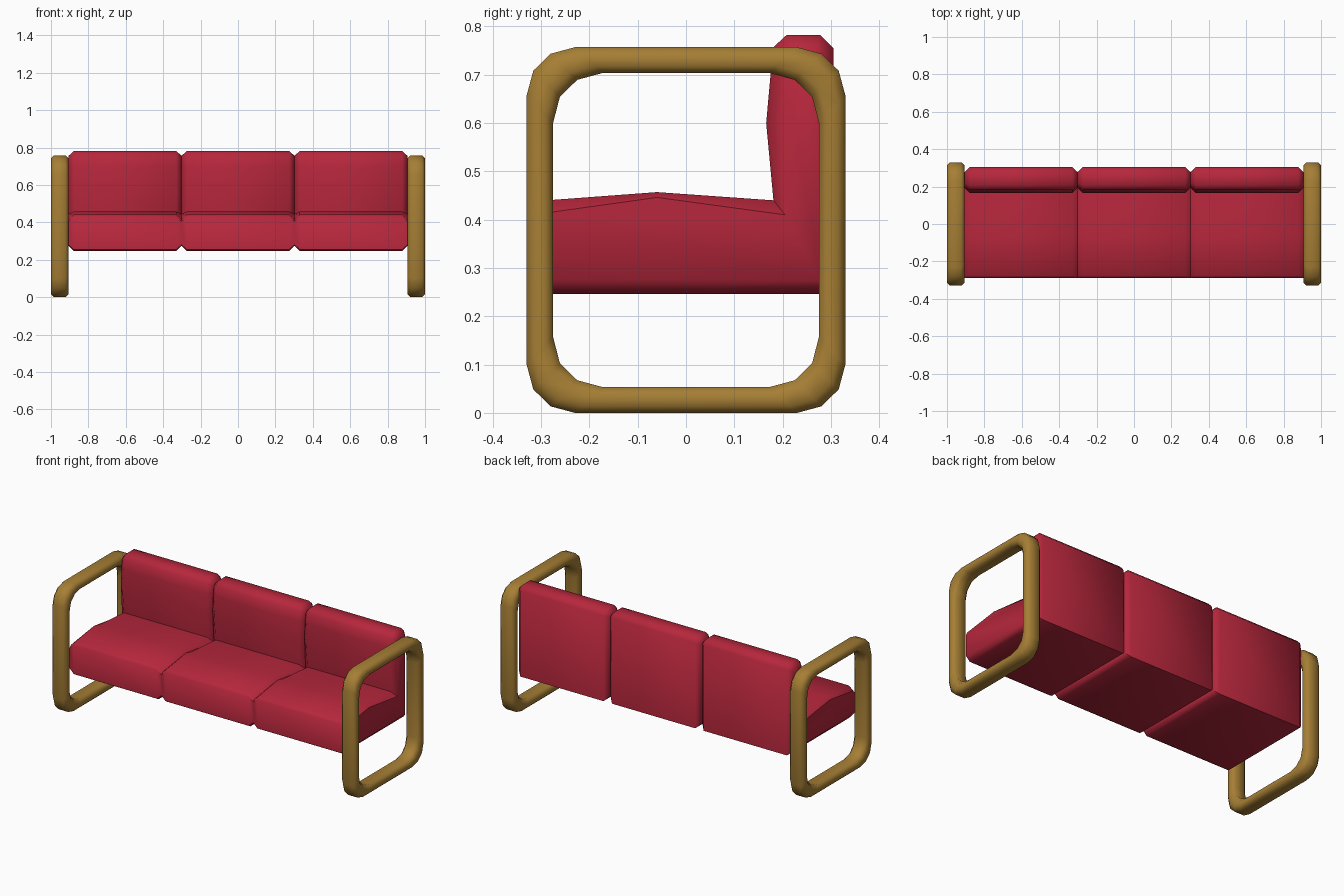
import bpy, bmesh, math

if "Cube" in bpy.data.objects:
    bpy.data.objects.remove(bpy.data.objects["Cube"])


def material(name, rgb):
    m = bpy.data.materials.new(name)
    m.diffuse_color = (*rgb, 1)
    m.use_nodes = True
    m.node_tree.nodes["Principled BSDF"].inputs["Base Color"].default_value = m.diffuse_color
    return m


RED = material("red fabric", (0.47, 0.02, 0.045))
WOOD = material("golden wood", (0.38, 0.21, 0.035))


def loft(name, rings, mat, closed, angle):
    """Skin a series of rings; closed joins last to first, otherwise caps are added."""
    bm = bmesh.new()
    vs = [[bm.verts.new(p) for p in r] for r in rings]
    n, k = len(vs[0]), len(vs)
    for i in range(k if closed else k - 1):
        a, b = vs[i], vs[(i + 1) % k]
        for j in range(n):
            bm.faces.new((a[j], a[(j + 1) % n], b[(j + 1) % n], b[j]))
    if not closed:
        bm.faces.new(vs[0])
        bm.faces.new(vs[-1])
    bmesh.ops.recalc_face_normals(bm, faces=bm.faces)
    me = bpy.data.meshes.new(name)
    bm.to_mesh(me)
    bm.free()
    ob = bpy.data.objects.new(name, me)
    bpy.context.collection.objects.link(ob)
    me.materials.append(mat)
    bpy.ops.object.select_all(action='DESELECT')
    bpy.context.view_layer.objects.active = ob
    ob.select_set(True)
    bpy.ops.object.shade_smooth_by_angle(angle=math.radians(angle))
    return ob


# Side frames: rounded rectangular loops with a chamfered section
ZC = 0.3785
outer_q = [(0.33, 0.278), (0.316, 0.33), (0.28, 0.365), (0.23, 0.3785)]
inner_q = [(0.275, 0.222), (0.261, 0.276), (0.225, 0.311), (0.173, 0.325)]


def full_loop(q):
    r = q[::-1]
    return (q + [(-y, z) for y, z in r] + [(-y, -z) for y, z in q]
            + [(y, -z) for y, z in r])


section = [(0.922, 0), (0.984, 0), (1.0, 0.27), (1.0, 0.73),
           (0.984, 1), (0.922, 1), (0.906, 0.73), (0.906, 0.27)]
for side, label in ((-1, "left"), (1, "right")):
    rings = [[(side * x, o[0] + (i[0] - o[0]) * t, ZC + o[1] + (i[1] - o[1]) * t)
              for x, t in section]
             for o, i in zip(full_loop(outer_q), full_loop(inner_q))]
    loft(label + "_frame", rings, WOOD, True, 50)

# Seat-and-back cushions: L profile, pulled in at both ends
middle = [(-0.29, 0.255), (-0.275, 0.246), (0.305, 0.246), (0.305, 0.755), (0.278, 0.782),
          (0.208, 0.782), (0.182, 0.758), (0.175, 0.70), (0.166, 0.60),
          (0.181, 0.44), (-0.06, 0.457), (-0.275, 0.441), (-0.29, 0.425)]
end = [(-0.288, 0.28), (-0.275, 0.275), (0.278, 0.275), (0.278, 0.742), (0.268, 0.755),
       (0.22, 0.755), (0.205, 0.742), (0.2, 0.70), (0.193, 0.60),
       (0.205, 0.41), (-0.06, 0.446), (-0.275, 0.416), (-0.288, 0.405)]
for i, label in enumerate(("left", "middle", "right")):
    cx = (i - 1) * 0.604
    rings = [[(cx + dx, y, z) for y, z in prof]
             for dx, prof in ((-0.302, end), (-0.274, middle),
                              (0.274, middle), (0.302, end))]
    loft(label + "_cushion", rings, RED, False, 50)
